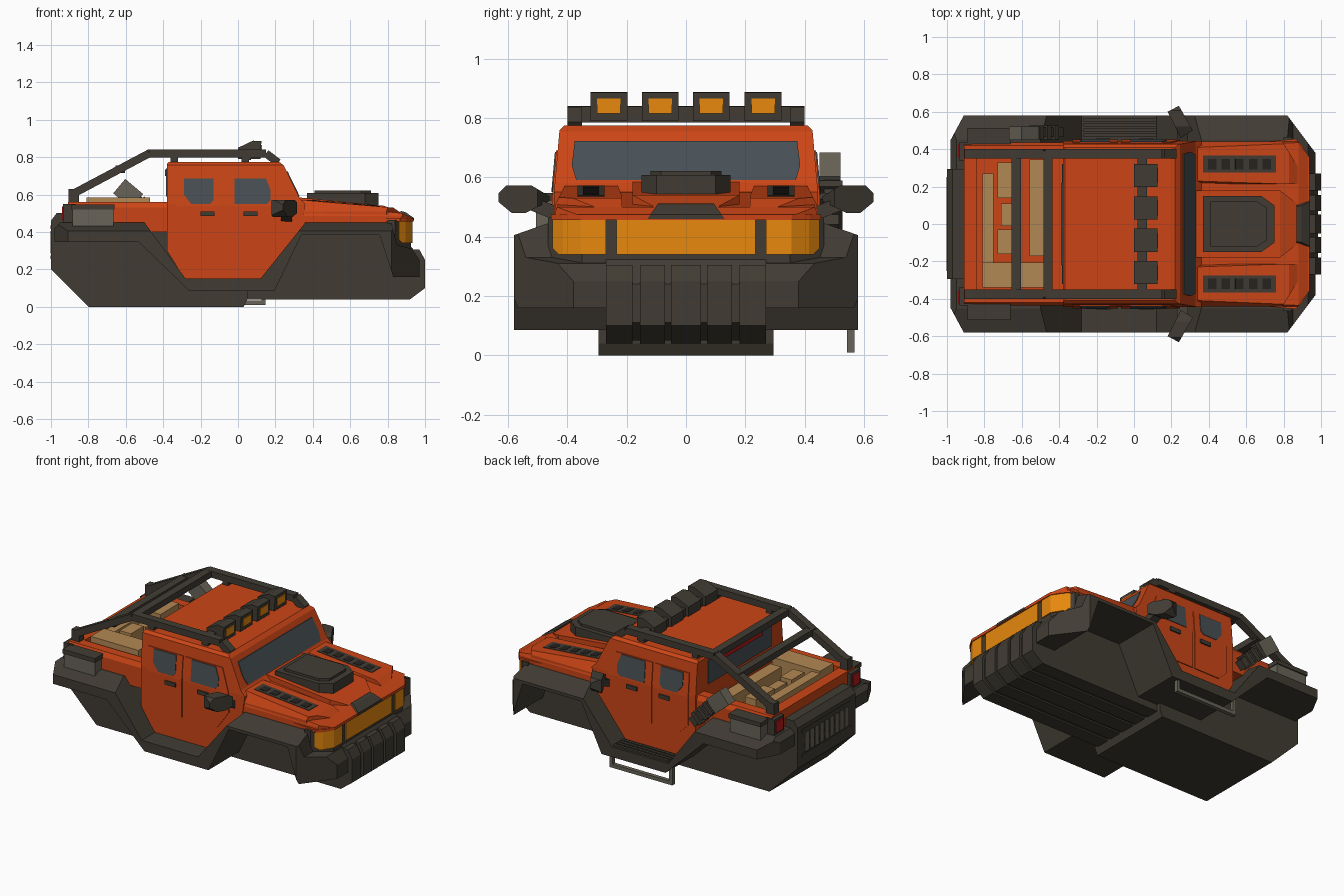
import bpy, bmesh
from mathutils import Vector

if "Cube" in bpy.data.objects:
    bpy.data.objects.remove(bpy.data.objects["Cube"])

COL = dict(orange=(.6, .06, .008), dark=(.053, .045, .034), black=(.02, .018, .015), amber=(.8, .25, .004),
           glass=(.065, .08, .09), tan=(.45, .25, .09), grey=(.14, .127, .098), red=(.5, .01, .01))
MATS = {}
for k, c in COL.items():
    MATS[k] = bpy.data.materials.new(k)
    MATS[k].diffuse_color = (*c, 1)


def finish(name, bm, mat, cuts=(), mir=False):
    """Slice with planes, optionally mirror across y, and link as an object."""
    bmesh.ops.recalc_face_normals(bm, faces=bm.faces)
    for co, no in cuts:
        bmesh.ops.bisect_plane(bm, geom=bm.verts[:] + bm.edges[:] + bm.faces[:], dist=1e-5,
                               plane_co=co, plane_no=no, clear_outer=True)
        bmesh.ops.holes_fill(bm, edges=[e for e in bm.edges if e.is_boundary], sides=0)
    if mir:
        d = bmesh.ops.duplicate(bm, geom=bm.verts[:] + bm.edges[:] + bm.faces[:])
        for v in d['geom']:
            if isinstance(v, bmesh.types.BMVert):
                v.co.y *= -1
    bmesh.ops.recalc_face_normals(bm, faces=bm.faces)
    me = bpy.data.meshes.new(name)
    bm.to_mesh(me)
    bm.free()
    me.materials.append(MATS[mat])
    ob = bpy.data.objects.new(name, me)
    bpy.context.collection.objects.link(ob)
    return ob


def prism(name, axis, pts, lo, hi, mat, cuts=(), mir=False):
    """Extrude a 2D outline along an axis."""
    put = {'x': lambda p, t: (t, *p), 'y': lambda p, t: (p[0], t, p[1]), 'z': lambda p, t: (*p, t)}[axis]
    bm = bmesh.new()
    a = [bm.verts.new(put(p, lo)) for p in pts]
    b = [bm.verts.new(put(p, hi)) for p in pts]
    bm.faces.new(a)
    bm.faces.new(b[::-1])
    for i in range(len(a)):
        j = (i + 1) % len(a)
        bm.faces.new((a[i], b[i], b[j], a[j]))
    return finish(name, bm, mat, cuts, mir)


def box(name, x, y, z, mat, mir=False, cuts=()):
    return prism(name, 'z', [(x[0], y[0]), (x[1], y[0]), (x[1], y[1]), (x[0], y[1])], *z, mat, cuts, mir)


def bar(name, p, q, w, h, mat, mir=False):
    """Rectangular beam from p to q."""
    p, q = Vector(p), Vector(q)
    bm = bmesh.new()
    bmesh.ops.create_cube(bm, size=1)
    d = (q - p).normalized()
    side = Vector((0, 1, 0)) if abs(d.y) < .9 else Vector((1, 0, 0))
    up = d.cross(side)
    for v in bm.verts:
        c = v.co.copy()
        v.co = (p + q) / 2 + d * c.x * (q - p).length + side * c.y * w + up * c.z * h
    return finish(name, bm, mat, (), mir)


def both(*cuts):
    return [((c[0], s * c[1], c[2]), (n[0], s * n[1], n[2])) for c, n in cuts for s in (1, -1)]


def sym(pts):
    """Close a half outline (y > 0) by reflecting it."""
    return pts + [(x, -y) for x, y in reversed(pts)]


# lower hull: fender skirt with open arches, clipped corners and sloped tops
skirt = [(-.98, .345), (-.53, .345), (-.26, .085), (.195, .085), (.34, .385), (.757, .385), (.83, .16), (.97, .16),
         (.97, .25), (.93, .31), (.85, .33), (.82, .45), (.36, .45), (.12, .15), (-.28, .15), (-.5, .45), (-.95, .45), (-.98, .42)]
prism('fender_skirt', 'y', skirt, -.58, .58, 'dark',
      both(((-.98, .45, 0), (-.13, .07, 0)), ((.97, .38, 0), (.2, .15, 0)), ((0, .58, .405), (0, .35, 1))))
prism('rear_belly', 'y', [(-1, .2), (-.8, 0), (.03, 0), (.05, .04), (.05, .4), (-.9, .4), (-.9, .5), (-.97, .5), (-1, .46)],
      -.295, .295, 'dark')
prism('front_belly', 'y', [(.04, .05), (.91, .05), (.985, .11), (.985, .24), (.95, .29), (.85, .42), (.04, .42)], -.27, .27, 'dark')
for a, b in ((-.27, -.18), (-.155, -.07), (-.05, .05), (.07, .155), (.18, .27)):
    prism('bumper_rib', 'y', [(.05, .04), (.92, .04), (1, .1), (1, .25), (.97, .305), (.9, .305), (.9, .06), (.05, .06)], a, b, 'dark')

# headlight housing, lamps and brow
prism('lamp_housing', 'z', sym([(.8, .465), (.84, .465), (.925, .35)]), .25, .465, 'dark')
box('centre_lamp', (.9, .932), (-.235, .235), (.34, .458), 'amber')
prism('side_lamp', 'z', [(.88, .27), (.932, .27), (.932, .355), (.895, .415), (.86, .45), (.85, .4)], .34, .458, 'amber',
      [((.85, 0, .37), (-.5, 0, -.5))], True)
prism('lamp_brow', 'z', sym([(.7, .44), (.865, .455), (.9, .418), (.937, .357)]), .456, .474, 'orange')

# cab with leaning sides and chamfered roof edge
cab = [(-.38, .3), (-.28, .14), (.12, .14), (.34, .42), (.36, .55), (.33, .58), (.245, .755), (.22, .775), (-.37, .775), (-.38, .765)]


def lean(off):
    return ((0, .445 + off, .55), (0, .225, .02))


prism('cab', 'y', cab, -.445, .445, 'orange', both(lean(0), ((0, .41, .775), (0, 1, 1))))
doors = {'rear_door': [(-.33, .69), (-.085, .69), (-.085, .3), (-.27, .3), (-.33, .36)],
         'front_door': [(-.07, .69), (.195, .69), (.245, .55), (.25, .42), (.165, .3), (-.07, .3)]}
for n, pts in doors.items():
    prism(n, 'y', pts, .41, .451, 'orange', [lean(.005)], True)
prism('rear_side_window', 'y', [(-.29, .685), (-.13, .685), (-.13, .57), (-.15, .55), (-.25, .55), (-.29, .6)],
      .41, .456, 'glass', [lean(.009)], True)
prism('front_side_window', 'y', [(-.02, .685), (.15, .685), (.175, .62), (.175, .57), (.155, .55), (-.02, .55)],
      .41, .456, 'glass', [lean(.009)], True)
for x in (-.2, .03):
    box('door_handle', (x, x + .075), (.44, .46), (.485, .51), 'dark', True)
# windshield, rear window and brake lamp
bm = bmesh.new()
vs = [bm.verts.new((.338 - (z - .57) * .486 + .002, y, z)) for y, z in
      ((-.37, .59), (.37, .59), (.385, .64), (.375, .722), (-.375, .722), (-.385, .64))]
r = bmesh.ops.extrude_face_region(bm, geom=[bm.faces.new(vs)])
bmesh.ops.translate(bm, verts=[v for v in r['geom'] if isinstance(v, bmesh.types.BMVert)], vec=(-.02, 0, 0))
finish('windshield', bm, 'glass')
box('rear_window', (-.385, -.37), (-.32, .32), (.59, .74), 'glass')
box('brake_lamp', (-.391, -.37), (-.22, .22), (.7, .735), 'red')

# hood: base, raised side pods, centre panel, vents and scoop
nose = both(((.937, .357, 0), (.1, .072, 0)), ((0, .435, .5), (0, 1, .35)))
prism('hood', 'y', [(.3, .4), (.83, .4), (.83, .46), (.93, .46), (.93, .474), (.88, .5), (.33, .552)], -.44, .44, 'orange', nose)


def pod_z(x):
    return .573 - .085 * (x - .32)


prism('hood_pod', 'y', [(.3, .5), (.3, pod_z(.3)), (.83, pod_z(.83)), (.89, .49)], .215, .44, 'orange',
      [((0, .425, .54), (0, 1, .5)), ((0, .225, .56), (0, -1, .4)), ((.88, .3, 0), (.13, .08, 0))], True)
prism('hood_centre', 'y', [(.3, .5), (.32, .585), (.78, .54), (.9, .49)], -.18, .18, 'orange',
      both(((.78, .18, 0), (.1, .13, 0))))
prism('hood_vent', 'y', [(.37, .52), (.37, pod_z(.37) + .003), (.76, pod_z(.76) + .003), (.76, .51)], .275, .365, 'dark', (), True)
for i in range(5):
    x = .395 + i * .073
    bar('vent_slot', (x, .32, pod_z(x)), (x + .045, .32, pod_z(x + .045)), .055, .01, 'black', True)
prism('hood_scoop', 'z', sym([(.37, .15), (.68, .15), (.75, .1)]), .54, .607, 'dark')
prism('scoop_lid', 'z', sym([(.41, .12), (.66, .12), (.71, .085)]), .6, .622, 'dark')
prism('nose_plate', 'y', [(.87, .46), (.87, .512), (.895, .506), (.94, .475), (.94, .46)], -.13, .13, 'dark',
      both(((.945, .13, .46), (0, 1, .7))))

# mirrors
prism('mirror_head', 'z', [(.18, .6), (.24, .632), (.315, .5), (.25, .46)], .48, .572, 'dark',
      [((0, .6, .49), (0, 1, -1.2)), ((0, .61, .568), (0, 1, 1)), ((0, .5, .5), (0, -.5, -1)), ((0, .5, .56), (0, -.6, 1))], True)
bar('mirror_arm', (.26, .43, .475), (.26, .53, .515), .06, .045, 'dark', True)

# cargo bed
prism('bed_side', 'x', [(.36, .4), (.435, .4), (.435, .53), (.42, .56), (.36, .56)], -.91, -.37, 'orange', (), True)
box('tailgate', (-.91, -.84), (-.42, .42), (.4, .56), 'orange')
box('bed_floor', (-.85, -.37), (-.37, .37), (.4, .48), 'orange')
box('tail_lamp_housing', (-.935, -.87), (.34, .437), (.44, .55), 'dark', True)
box('tail_lamp', (-.942, -.9), (.355, .425), (.465, .535), 'red', True)
for x, y, h in (((-.81, -.75), (-.25, .27), .57), ((-.73, -.65), (.14, .33), .585), ((-.71, -.65), (-.01, .11), .56),
                ((-.73, -.65), (-.16, -.03), .575), ((-.81, -.47), (-.34, -.205), .585), ((-.56, -.48), (-.17, .345), .56)):
    box('cargo_crate', x, y, (.47, h), 'tan')

# fender storage boxes
box('storage_box', (-.885, -.665), (.42, .505), (.43, .52), 'grey', True)
box('storage_lid', (-.89, -.66), (.42, .512), (.52, .547), 'dark', True)

# roll cage
path = [(-.88, .605), (-.475, .82), (.15, .82), (.215, .77)]
for p, q in zip(path, path[1:]):
    bar('cage_rail', (p[0], .375, p[1]), (q[0], .375, q[1]), .05, .042, 'dark', True)
box('cage_foot', (-.905, -.85), (.35, .4), (.55, .63), 'dark', True)
for x in (-.34, .04):
    box('cage_post', (x - .02, x + .02), (.355, .395), (.76, .82), 'dark', True)
for x, z in ((-.46, .82), (-.63, .735)):
    bar('cage_crossbar', (x, -.39, z), (x, .39, z), .05, .04, 'dark')

# roof light bar
box('light_bar', (.02, .07), (-.4, .4), (.785, .838), 'dark')
for y in (-.26, -.087, .085, .26):
    prism('roof_lamp', 'y', [(0, .79), (.12, .79), (.125, .885), (.08, .888), (0, .85)], y - .062, y + .062, 'dark')
    box('roof_lamp_lens', (.1, .128), (y - .04, y + .04), (.815, .865), 'amber')

# rear winch grille
box('winch_recess', (-1.0, -.96), (-.23, .23), (.27, .42), 'black')
for z in ((.255, .275), (.415, .435)):
    box('winch_frame', (-1.003, -.96), (-.25, .25), z, 'dark')
for i in range(9):
    y = -.2 + i * .05
    box('winch_rib', (-1.003, -.96), (y - .016, y + .016), (.285, .405), 'grey')

# side steps, hanging rail and tool on the left side
for i in range(4):
    y = .465 + i * .028
    box('step_slat', (-.27, .12), (y, y + .018), (.14, .16), 'dark')
for x in (-.3, .125):
    box('rail_post', (x, x + .022), (.542, .568), (.01, .13), 'grey')
box('step_rail', (-.3, .147), (.542, .568), (.01, .033), 'grey')
bar('tool_body', (-.4, .49, .42), (-.56, .49, .59), .05, .06, 'dark')
bar('tool_head', (-.54, .485, .565), (-.635, .485, .645), .07, .1, 'grey')
for t in (.2, .45, .7):
    x, z = -.4 - .16 * t, .42 + .17 * t
    bar('tool_band', (x, .49, z), (x - .02, .49, z + .02), .075, .085, 'dark')

for m in bpy.data.materials:
    if m.users and not m.is_grease_pencil:
        m.use_nodes = True
        m.node_tree.nodes["Principled BSDF"].inputs["Base Color"].default_value = m.diffuse_color
